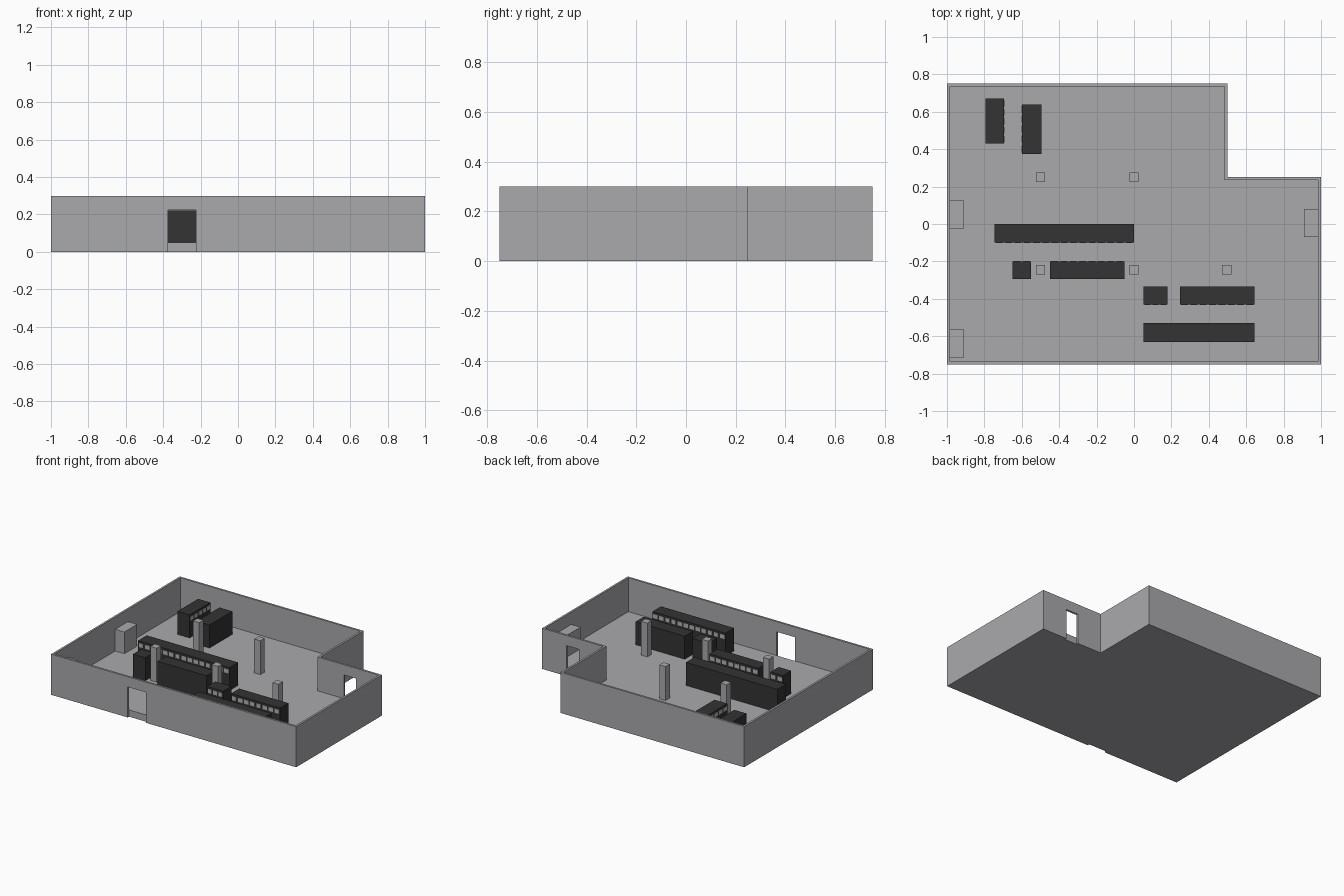
import bpy
import bmesh
from mathutils import Vector

if "Cube" in bpy.data.objects:
    bpy.data.objects.remove(bpy.data.objects["Cube"], do_unlink=True)

WALL_T, WALL_H = 0.015, 0.30
FLOOR_H, RACK_H, DOOR_H = 0.05, 0.22, 0.225


def material(name, r, g, b):
    m = bpy.data.materials.new(name)
    m.use_nodes = True
    m.diffuse_color = (r, g, b, 1)
    m.node_tree.nodes["Principled BSDF"].inputs["Base Color"].default_value = (r, g, b, 1)
    return m


grey = material("concrete grey", 0.40, 0.40, 0.42)
black = material("rack black", 0.033, 0.033, 0.033)
light = material("panel grey", 0.45, 0.45, 0.46)


def finish(name, bm, mat):
    bmesh.ops.recalc_face_normals(bm, faces=bm.faces)
    mesh = bpy.data.meshes.new(name)
    bm.to_mesh(mesh)
    bm.free()
    ob = bpy.data.objects.new(name, mesh)
    bpy.context.collection.objects.link(ob)
    if mat:
        mesh.materials.append(mat)
    return ob


def add_box(bm, lo, hi):
    lo, hi = Vector(lo), Vector(hi)
    verts = bmesh.ops.create_cube(bm, size=1)["verts"]
    for v in verts:
        v.co = [(a + b) / 2 + c * (b - a) for a, b, c in zip(lo, hi, v.co)]


def box(name, lo, hi, mat):
    bm = bmesh.new()
    add_box(bm, lo, hi)
    return finish(name, bm, mat)


def outline(t):
    """L-shaped room plan, moved inwards by t."""
    a, b = 1 - t, 0.75 - t
    return [(-a, -b), (a, -b), (a, 0.25 - t), (0.5 - t, 0.25 - t), (0.5 - t, b), (-a, b)]


# Floor slab
bm = bmesh.new()
base = bm.faces.new([bm.verts.new((x, y, 0)) for x, y in outline(WALL_T)])
top = bmesh.ops.extrude_face_region(bm, geom=[base], use_keep_orig=True)["geom"]
for v in top:
    if isinstance(v, bmesh.types.BMVert):
        v.co.z = FLOOR_H
finish("floor_slab", bm, grey)

# Walls: a ring between the outer and inner plan
bm = bmesh.new()
rings = [[bm.verts.new((x, y, z)) for x, y in outline(t)]
         for t, z in ((0, 0), (0, WALL_H), (WALL_T, WALL_H), (WALL_T, 0))]
for k in range(4):
    r, s = rings[k], rings[(k + 1) % 4]
    for i in range(len(r)):
        j = (i + 1) % len(r)
        bm.faces.new((r[i], r[j], s[j], s[i]))
walls = finish("walls", bm, grey)

# Doorways cut in the front wall and the recessed back wall
bm = bmesh.new()
for x0, x1, y in ((-0.375, -0.225, -0.75 + WALL_T / 2), (0.70, 0.80, 0.25 - WALL_T / 2)):
    add_box(bm, (x0, y - 0.03, -0.05), (x1, y + 0.03, DOOR_H))
cutter = finish("doorway_cutter", bm, None)
cutter.hide_render = True
mod = walls.modifiers.new("doorways", "BOOLEAN")
mod.object, mod.operation, mod.solver = cutter, "DIFFERENCE", "EXACT"
bpy.context.view_layer.objects.active = walls
bpy.ops.object.modifier_apply(modifier=mod.name)
bpy.data.objects.remove(cutter, do_unlink=True)

# Columns
for i, (x, y) in enumerate(((-0.5, 0.25), (0, 0.25), (-0.5, -0.245), (0, -0.245), (0.495, -0.245))):
    box(f"column_{i + 1}", (x - 0.025, y - 0.025, FLOOR_H), (x + 0.025, y + 0.025, WALL_H), grey)

# Cooling units against the side walls
for i, (x, y) in enumerate(((-0.9475, 0.05), (-0.9475, -0.64), (0.9475, 0.005))):
    box(f"cooling_unit_{i + 1}", (x - 0.0375, y - 0.075, FLOOR_H), (x + 0.0375, y + 0.075, 0.21), grey)


def rack_row(name, x0, x1, y0, y1, face, count):
    """Row of cabinets with one small panel per cabinet on the given side."""
    box(name, (x0, y0, FLOOR_H), (x1, y1, RACK_H), black)
    bm = bmesh.new()
    along_x = face in ("front", "back")
    start, end = (x0, x1) if along_x else (y0, y1)
    plane = {"front": y0, "back": y1, "left": x1, "right": x0}[face]
    pitch = (end - start) / count
    for i in range(count):
        a, b = start + (i + 0.14) * pitch, start + (i + 0.86) * pitch
        p, q = plane - 0.002, plane + 0.002
        if along_x:
            add_box(bm, (a, p, 0.175), (b, q, 0.205))
        else:
            add_box(bm, (p, a, 0.175), (q, b, 0.205))
    finish(name + "_panels", bm, light)


# Cabinet rows, paired to face each other across the aisles
rack_row("rear_rack_outer", -0.795, -0.695, 0.43, 0.67, "left", 5)
rack_row("rear_rack_inner", -0.60, -0.495, 0.375, 0.64, "right", 5)
rack_row("middle_rack_long", -0.745, 0.0, -0.10, 0.0, "front", 15)
rack_row("middle_rack_short", -0.65, -0.55, -0.295, -0.20, "back", 2)
rack_row("middle_rack_medium", -0.45, -0.05, -0.295, -0.20, "back", 8)
rack_row("front_rack_short", 0.05, 0.18, -0.43, -0.335, "front", 3)
rack_row("front_rack_medium", 0.245, 0.645, -0.43, -0.335, "front", 8)
rack_row("front_rack_long", 0.05, 0.645, -0.63, -0.53, "back", 12)
